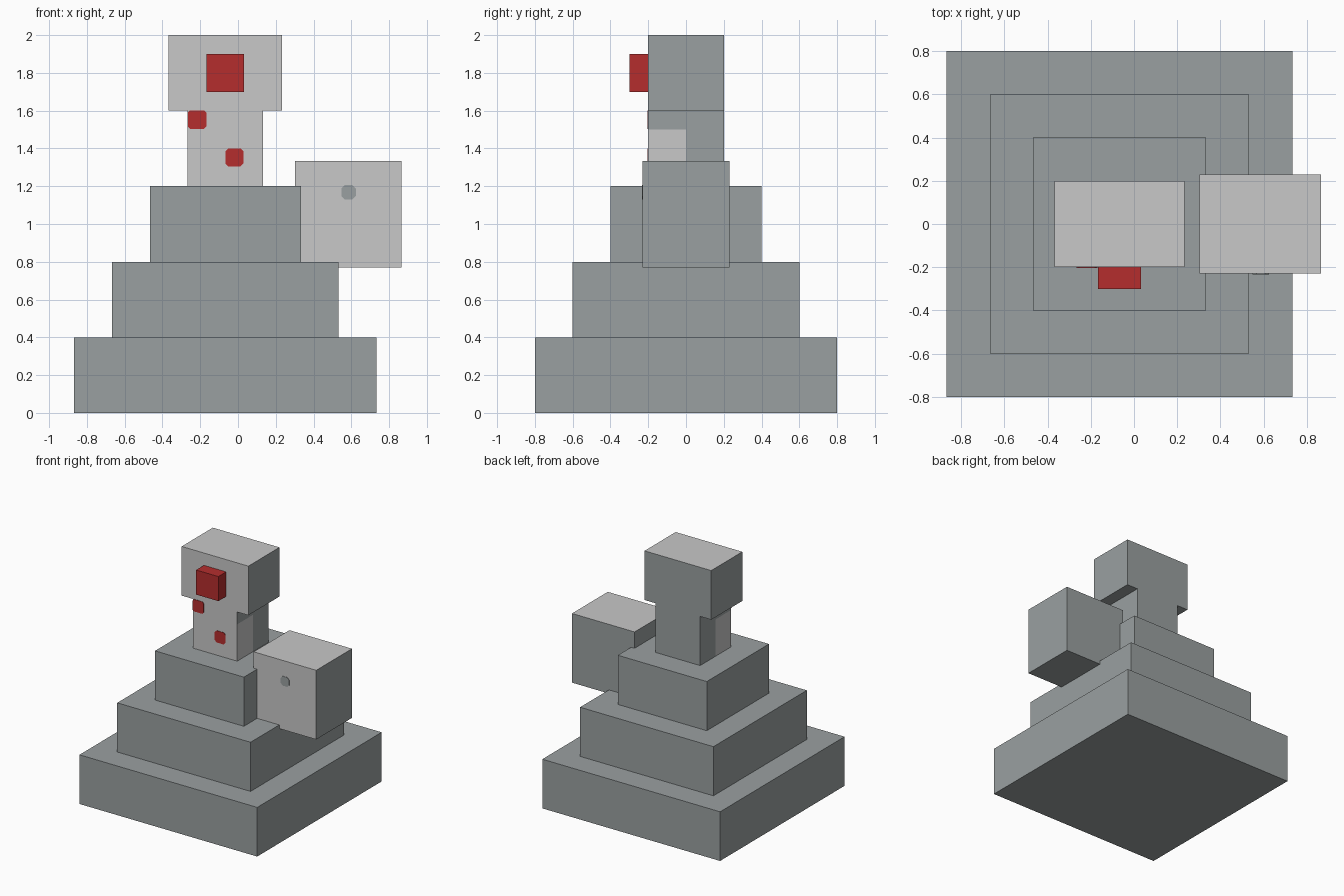
import bpy, bmesh, math
from mathutils import Vector

if "Cube" in bpy.data.objects:
    bpy.data.objects.remove(bpy.data.objects["Cube"])


def material(name, rgb):
    m = bpy.data.materials.new(name)
    m.diffuse_color = (*rgb, 1.0)
    m.use_nodes = True
    m.node_tree.nodes["Principled BSDF"].inputs["Base Color"].default_value = m.diffuse_color
    return m


STONE = material("stone grey", (0.323, 0.352, 0.356))
LIGHT = material("light grey", (0.578, 0.578, 0.578))
RED = material("red", (0.462, 0.027, 0.027))


def finish(name, bm, mats):
    mesh = bpy.data.meshes.new(name)
    bm.to_mesh(mesh)
    bm.free()
    for m in mats:
        mesh.materials.append(m)
    obj = bpy.data.objects.new(name, mesh)
    bpy.context.collection.objects.link(obj)
    return obj


def block(name, lo, hi, mats, rule=None, cuts=()):
    """Box between two corners; cuts are (point, normal) planes, rule picks the material."""
    bm = bmesh.new()
    bmesh.ops.create_cube(bm, size=1.0)
    lo, hi = Vector(lo), Vector(hi)
    for v in bm.verts:
        v.co = Vector([lo[i] + (v.co[i] + 0.5) * (hi[i] - lo[i]) for i in range(3)])
    for co, no in cuts:
        bmesh.ops.bisect_plane(bm, geom=bm.verts[:] + bm.edges[:] + bm.faces[:],
                               plane_co=co, plane_no=no)
    bm.normal_update()
    if rule:
        for f in bm.faces:
            f.material_index = rule(f.normal, f.calc_center_median())
    return finish(name, bm, mats)


def spot(name, x, y, z, half, clip, mat):
    """Thin square plate with clipped corners lying on a front face."""
    bm = bmesh.new()
    k = half - clip
    ring = [(k, -half), (half, -k), (half, k), (k, half),
            (-k, half), (-half, k), (-half, -k), (-k, -half)]
    face = bm.faces.new([bm.verts.new((x + a, y, z + b)) for a, b in ring])
    ext = bmesh.ops.extrude_face_region(bm, geom=[face])
    moved = [g for g in ext["geom"] if isinstance(g, bmesh.types.BMVert)]
    bmesh.ops.translate(bm, verts=moved, vec=(0, -0.004, 0))
    bmesh.ops.recalc_face_normals(bm, faces=bm.faces[:])
    return finish(name, bm, [mat])


CX = -0.067  # centre line of the stepped base


def front_and_top(n, c):
    return 1 if n.y < -0.5 or n.z > 0.5 else 0


def neck_rule(n, c):
    if n.y < -0.5:
        return 1
    return 1 if abs(n.x) > 0.5 and c.y < 0 and c.z < 1.5 else 0


# Stepped base
for i, half in enumerate((0.8, 0.6, 0.4)):
    block(f"base_step_{i + 1}", (CX - half, -half, 0.4 * i),
          (CX + half, half, 0.4 * (i + 1)), [STONE])

# Neck with light front and light lower front halves on its sides
block("neck", (CX - 0.2, -0.2, 1.2), (CX + 0.2, 0.2, 1.6), [STONE, LIGHT], neck_rule,
      [((0, 0, 0), (0, 1, 0)), ((0, 0, 1.5), (0, 0, 1))])

# Head and nose
block("head", (CX - 0.3, -0.2, 1.6), (CX + 0.3, 0.2, 2.0), [STONE, LIGHT], front_and_top)
block("nose", (CX - 0.1, -0.3, 1.7), (CX + 0.1, -0.2, 1.9), [RED])

# Side block
block("side_block", (0.302, -0.23, 0.77), (0.865, 0.23, 1.333), [STONE, LIGHT], front_and_top)

# Painted spots
spot("upper_red_spot", -0.217, -0.2, 1.552, 0.049, 0.012, RED)
spot("lower_red_spot", -0.019, -0.2, 1.353, 0.048, 0.016, RED)
spot("side_block_spot", 0.586, -0.23, 1.168, 0.038, 0.018, STONE)
